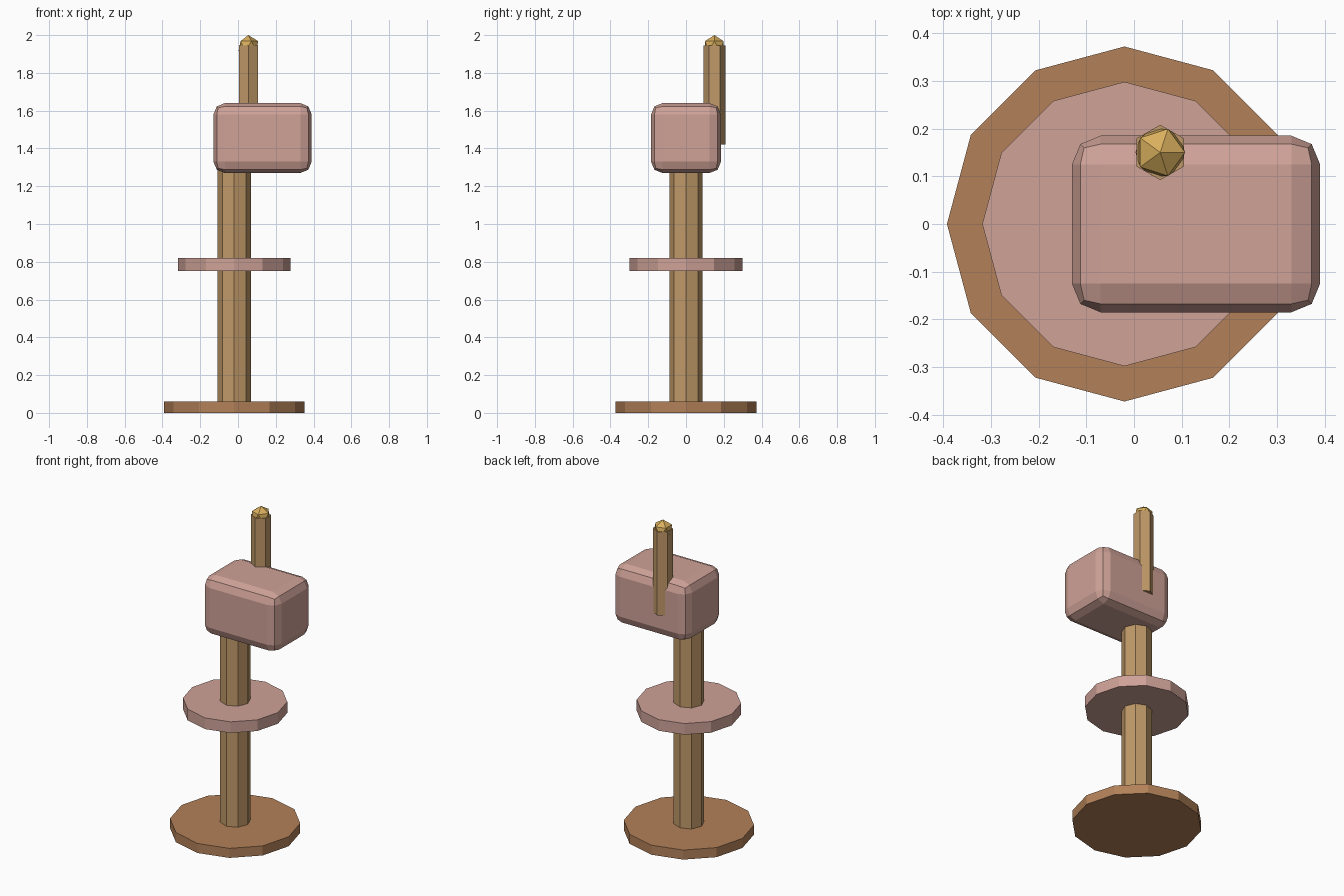
import bpy
from math import pi

if "Cube" in bpy.data.objects:
    bpy.data.objects.remove(bpy.data.objects["Cube"])


def material(name, rgb):
    m = bpy.data.materials.new(name)
    m.diffuse_color = (*rgb, 1.0)
    m.use_nodes = True
    m.node_tree.nodes["Principled BSDF"].inputs["Base Color"].default_value = m.diffuse_color
    return m


brown = material("brown", (0.45, 0.22, 0.10))
tan = material("tan_wood", (0.53, 0.32, 0.14))
pink = material("dusty_pink", (0.62, 0.36, 0.31))
gold = material("gold", (0.70, 0.43, 0.11))


def finish(name, mat):
    obj = bpy.context.object
    obj.name = name
    obj.data.materials.append(mat)
    return obj


def prism(name, sides, radius, x, y, z0, z1, mat):
    """Upright flat-sided cylinder between two heights."""
    bpy.ops.mesh.primitive_cylinder_add(
        vertices=sides, radius=radius, depth=z1 - z0,
        location=(x, y, (z0 + z1) / 2))
    return finish(name, mat)


AXIS = -0.02            # x of the main post
ROD_X, ROD_Y = 0.055, 0.15

# Base, post and collar share one axis
prism("base", 12, 0.372, AXIS, 0, 0.0, 0.06, brown)
prism("post", 8, 0.088, AXIS, 0, 0.03, 1.32, tan)
prism("collar", 12, 0.298, AXIS, 0, 0.75, 0.82, pink)

# Box with two-step rounded edges
bpy.ops.mesh.primitive_cube_add(size=1, location=(0.13, 0, 1.455))
box = finish("head_box", pink)
box.scale = (0.52, 0.37, 0.37)
bpy.ops.object.transform_apply(location=False, rotation=False, scale=True)
bevel = box.modifiers.new("rounded_edges", 'BEVEL')
bevel.width = 0.06
bevel.segments = 2

# Rod set into the back of the box, with a faceted tip
prism("back_rod", 6, 0.058, ROD_X, ROD_Y, 1.42, 1.945, tan)
bpy.ops.mesh.primitive_ico_sphere_add(
    subdivisions=1, radius=0.058, location=(ROD_X, ROD_Y, 1.942))
finish("rod_tip", gold)
